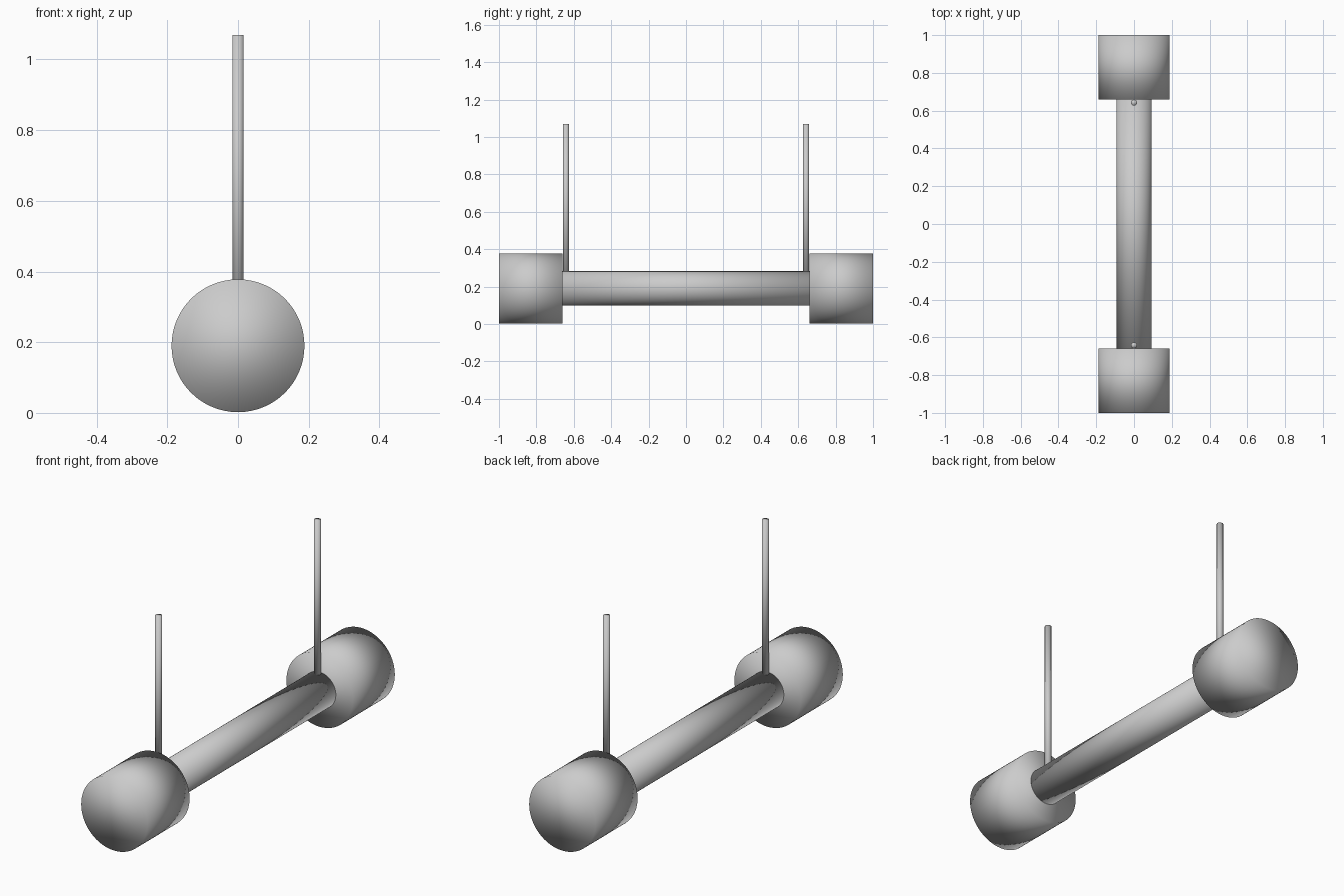
import bpy
from math import pi

cube = bpy.data.objects.get("Cube")
if cube:
    bpy.data.objects.remove(cube, do_unlink=True)

# Single plain grey finish
grey = bpy.data.materials.new("plain_grey")
grey.use_nodes = True
colour = (0.6, 0.6, 0.6, 1)
grey.diffuse_color = colour
grey.node_tree.nodes["Principled BSDF"].inputs["Base Color"].default_value = colour


def cylinder(name, radius, length, centre, along_y=True, sides=64):
    """Softly shaded closed cylinder, lying along y or standing along z."""
    bpy.ops.mesh.primitive_cylinder_add(
        vertices=sides, radius=radius, depth=length, location=centre,
        rotation=(pi / 2 if along_y else 0, 0, 0))
    obj = bpy.context.object
    obj.name = name
    obj.data.materials.append(grey)
    # Normals blend over the rims, caps included
    bpy.ops.object.shade_smooth()
    return obj


axis_height = 0.19
rod_top = 1.07

# Long central bar
cylinder("bar", 0.092, 1.33, (0, 0, axis_height))

# Heavy end weights and upright rods at both ends
for end, side in (("front", -1), ("back", 1)):
    cylinder(end + "_weight", 0.188, 0.34, (0, side * 0.83, axis_height))
    cylinder(end + "_rod", 0.016, rod_top - axis_height,
             (0, side * 0.642, (rod_top + axis_height) / 2), along_y=False, sides=32)
